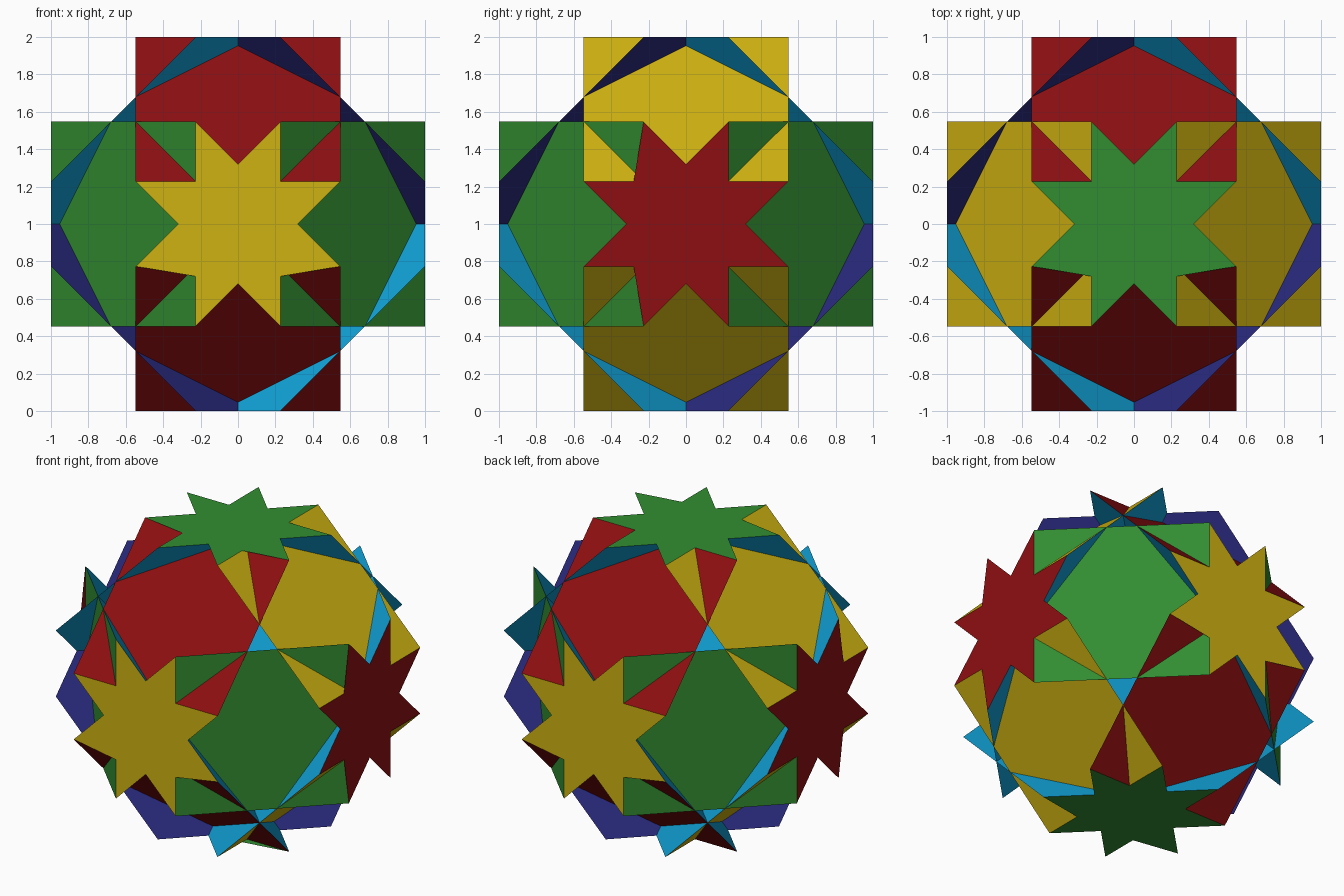
import bpy
import math
from itertools import product
from mathutils import Vector

if "Cube" in bpy.data.objects:
    bpy.data.objects.remove(bpy.data.objects["Cube"])

# Vertex coordinates of the solid: all signed permutations of (A, B, C)
C = 1.0
B = C / (2 * math.sqrt(2) - 1)
A = B * (math.sqrt(2) - 1)
N = B - A          # star notch on the axes
S = 0.28           # stretched star notch
CENTRE = Vector((0, 0, 1))


def material(name, rgb):
    mat = bpy.data.materials.new(name)
    lin = [((c / 255 + 0.055) / 1.055) ** 2.4 if c > 10 else c / 255 / 12.92 for c in rgb]
    mat.diffuse_color = (*lin, 1)
    mat.use_nodes = True
    mat.node_tree.nodes["Principled BSDF"].inputs["Base Color"].default_value = mat.diffuse_color
    return mat


RED = material("red", (141, 15, 17))
YELLOW = material("yellow", (207, 178, 17))
GREEN = material("green", (50, 141, 50))
CYAN = material("cyan", (16, 160, 213))
NAVY = material("navy", (40, 40, 122))
AXIS_COLOUR = (RED, YELLOW, GREEN)


def plate(name, points, facing, mat, hub=False):
    """One flat face turned towards 'facing'; hub adds a central fan point."""
    pts = [Vector(p) for p in points]
    mid = sum(pts, Vector()) / len(pts)
    turn = sum(((p - mid).cross(pts[(i + 1) % len(pts)] - mid) for i, p in enumerate(pts)), Vector())
    if turn.dot(Vector(facing)) < 0:
        pts.reverse()
    n = len(pts)
    faces = [tuple(range(n))]
    if hub:
        pts.append(mid)
        faces = [(i, (i + 1) % n, n) for i in range(n)]
    mesh = bpy.data.meshes.new(name)
    mesh.from_pydata([p + CENTRE for p in pts], [], faces)
    mesh.materials.append(mat)
    bpy.context.collection.objects.link(bpy.data.objects.new(name, mesh))


def place(axis, along, u, v):
    """Point with 'along' on the axis and u, v on the two remaining axes in order."""
    p = [u, v]
    p.insert(axis, along)
    return p


for axis in range(3):
    # Eight-pointed stars on the six outer sides
    outline = [(B, A), (A, A), (A, B), (0, N), (-A, B), (-A, A), (-B, A), (-N, 0),
               (-B, -A), (-A, -A), (-A, -B), (0, -N), (A, -B), (A, -A), (B, -A), (N, 0)]
    if axis == 0:      # side stars: notches stretched on the front half
        outline = [(-S, v) if (u == -A and abs(v) == A) else (u, v) for u, v in outline]
    else:              # other stars: notches stretched on the lower half
        outline = [(u, -S) if (v == -A and abs(u) == A) else (u, v) for u, v in outline]
    for s in (-1, 1):
        plate("star", [place(axis, s * C, u, v) for u, v in outline],
              place(axis, s, 0, 0), AXIS_COLOUR[axis], hub=True)

    # Squares on the twelve slanted sides, running parallel to the axis
    for su, sv in product((-1, 1), repeat=2):
        plate("square", [place(axis, B, su * A, sv * C), place(axis, -B, su * A, sv * C),
                         place(axis, -B, su * C, sv * A), place(axis, B, su * C, sv * A)],
              place(axis, 0, su, sv), AXIS_COLOUR[axis])

# Hexagons cutting through the eight corners, facing the core
ring = [(-B, A, C), (A, -B, C), (C, -B, A), (C, A, -B), (A, C, -B), (-B, C, A)]
for sx, sy, sz in product((-1, 1), repeat=3):
    plate("hexagon", [(sx * x, sy * y, sz * z) for x, y, z in ring],
          (-sx, -sy, -sz), CYAN if sx * sy * sz < 0 else NAVY)
